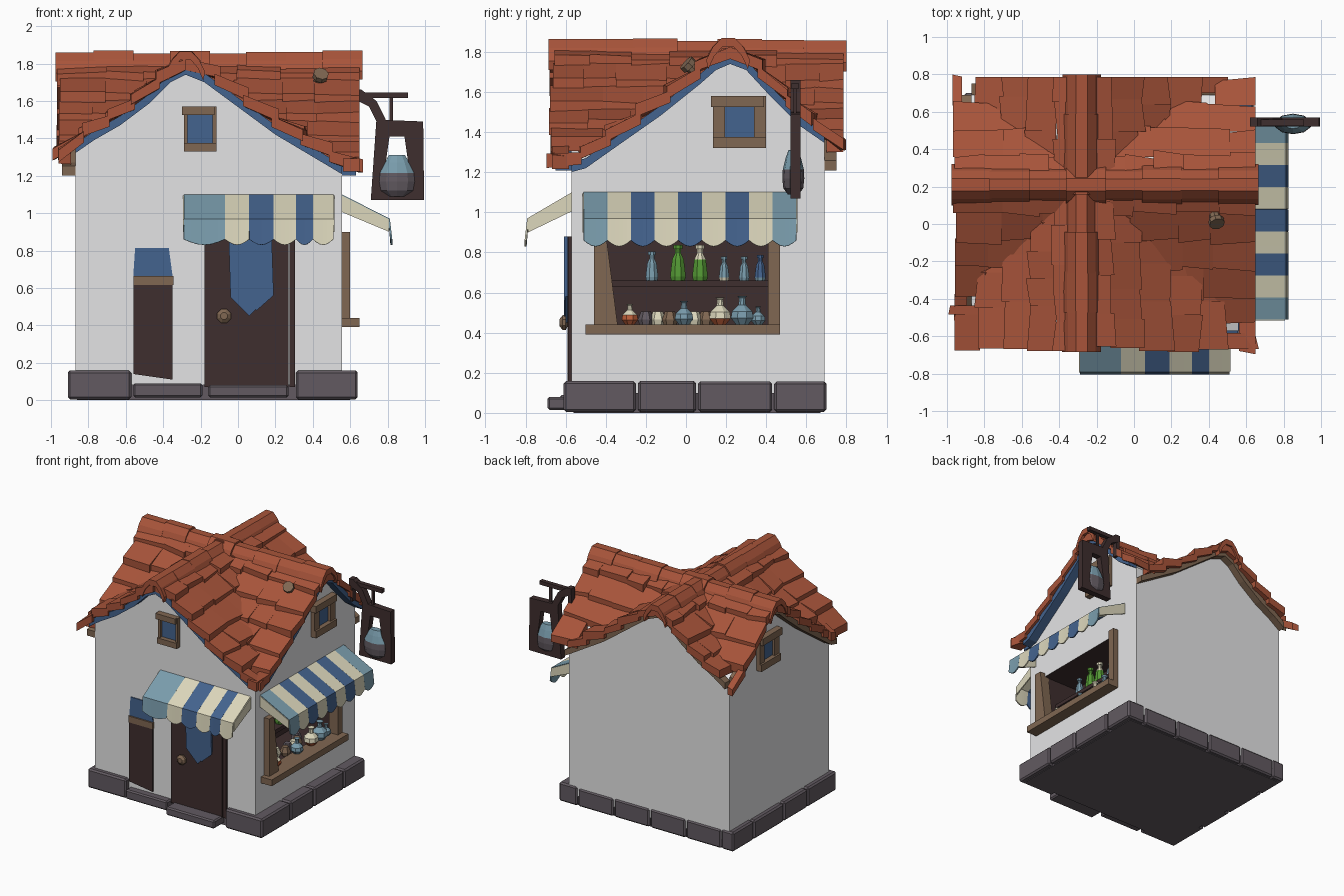
import bpy, bmesh, math, random

if "Cube" in bpy.data.objects:
    bpy.data.objects.remove(bpy.data.objects["Cube"])
random.seed(4)
U = random.uniform

def mat(name, r, g, b):
    m = bpy.data.materials.new(name)
    m.diffuse_color = [((c / 255 + .055) / 1.055) ** 2.4 for c in (r, g, b)] + [1]
    m.use_nodes = True
    m.node_tree.nodes["Principled BSDF"].inputs["Base Color"].default_value = m.diffuse_color
    return m

TILE, WALL = mat("terracotta", 168, 84, 58), mat("plaster white", 228, 228, 229)
CREAM, BLUE, TEAL = mat("cream", 220, 215, 188), mat("blue", 68, 99, 142), mat("pale teal", 122, 157, 173)
DARK, WOOD, STONE = mat("dark wood", 62, 46, 46), mat("light wood", 128, 103, 82), mat("purple grey stone", 98, 90, 97)
GREEN, ORANGE = mat("green", 84, 152, 52), mat("orange", 190, 95, 58)

def mk(name, verts, faces, mats, idx=None):
    me = bpy.data.meshes.new(name)
    me.from_pydata(verts, [], faces)
    for m in mats:
        me.materials.append(m)
    if idx:
        me.polygons.foreach_set("material_index", idx)
    bm = bmesh.new()
    bm.from_mesh(me)
    bmesh.ops.recalc_face_normals(bm, faces=bm.faces)
    bm.to_mesh(me)
    bm.free()
    o = bpy.data.objects.new(name, me)
    bpy.context.collection.objects.link(o)
    return o

def place(axis, u, w, z):
    """u runs along the wall, w is depth along the given axis."""
    return (u, w, z) if axis == "y" else (w, u, z)

def prism(name, axis, poly, a, b, m):
    n = len(poly)
    v = [place(axis, u, w, z) for w in (a, b) for u, z in poly]
    f = [list(range(n)), list(range(2 * n - 1, n - 1, -1))]
    f += [(i, (i + 1) % n, n + (i + 1) % n, n + i) for i in range(n)]
    return mk(name, v, f, [m])

def slab(name, axis, u0, u1, z0, z1, a, b, m, bevel=0):
    o = prism(name, axis, [(u0, z0), (u1, z0), (u1, z1), (u0, z1)], a, b, m)
    if bevel:
        md = o.modifiers.new("bevel", "BEVEL")
        md.width, md.segments = bevel, 1
    return o

def cut(o, c):
    md = o.modifiers.new("cut", "BOOLEAN")
    md.operation, md.solver, md.object = "DIFFERENCE", "EXACT", c
    bpy.context.view_layer.objects.active = o
    bpy.ops.object.modifier_apply(modifier="cut")
    bpy.data.objects.remove(c)

def lathe(name, loc, prof, mats, seg=8, sy=1, s=1):
    v, f, idx = [], [], []
    for r, z in prof:
        for k in range(seg):
            t = 2 * math.pi * (k + .5) / seg
            v.append((loc[0] + s * r * math.cos(t), loc[1] + s * r * math.sin(t) * sy, loc[2] + s * z))
    for i in range(len(prof) - 1):
        for k in range(seg):
            j = (k + 1) % seg
            f.append((i * seg + k, i * seg + j, (i + 1) * seg + j, (i + 1) * seg + k))
            idx.append(min(i, len(mats) - 1))
    n = len(prof) * seg
    f += [tuple(range(seg)), tuple(range(n - seg, n))]
    idx += [0, len(mats) - 1]
    return mk(name, v, f, mats, idx)

# Roof profiles: outer height across x (front gable) and across y (side gable)
F = [(-.97, 1.32), (-.9, 1.40), (-.77, 1.49), (-.63, 1.57), (-.47, 1.69), (-.36, 1.8), (-.28, 1.84), (-.18, 1.8),
     (.01, 1.66), (.2, 1.52), (.385, 1.41), (.57, 1.3), (.67, 1.26)]
G = [(-.69, 1.27), (-.5, 1.32), (-.33, 1.44), (-.13, 1.58), (.07, 1.74), (.15, 1.81), (.22, 1.84), (.3, 1.81),
     (.42, 1.68), (.57, 1.53), (.7, 1.44), (.79, 1.34)]

def h(P, s):
    s = min(max(s, P[0][0]), P[-1][0])
    for (a, x), (b, y) in zip(P, P[1:]):
        if s <= b:
            return x + (y - x) * (s - a) / (b - a)

# Walls: two crossing gabled blocks with the shop window recess cut out
def gable_block(name, axis, P, u0, u1, z0, a, b):
    top = [u1] + [s for s, _ in reversed(P) if u0 < s < u1] + [u0]
    return prism(name, axis, [(u0, z0), (u1, z0)] + [(s, h(P, s) - .09) for s in top], a, b, WALL)

X0, X1, Y0, Y1 = -.87, .555, -.57, .69
walls = gable_block("walls", "y", F, X0, X1, .08, Y0, Y1)
gable_block("side_gable_walls", "x", G, Y0, Y1, 1.1, X0, X1)
cut(walls, slab("window_cutter", "x", -.4, .42, .43, .87, .25, .7, DARK))
walls.data.materials.clear()
for m in (WALL, DARK):
    walls.data.materials.append(m)
for p in walls.data.polygons:
    c = p.center
    p.material_index = int(.2 < c.x < .55 and -.42 < c.y < .44 and .4 < c.z < .9)

# Roof tiles: overlapping rows down each slope, trimmed where the crossing roof hides them
def tiles(name, axis, P, peak, eave, Q, a, b):
    v, f = [], []
    n = round(abs(eave - peak) / .15)
    d = 1 if eave > peak else -1
    for i in range(n):
        s0 = peak + (eave - peak) * i / n
        s1 = peak + (eave - peak) * (i + 1) / n
        t = a + U(-.015, .015)
        while t < b - .001:
            end = t + U(.14, .27)
            if end > b - .09:
                end = b
            e = s1 + d * U(0, .03)
            h0, h1 = h(P, s0) - .015, h(P, s1) + U(.004, .025)
            lim = max(h0, h1) + .015 if i < n - 1 else h1 + .02
            w0, w1 = t, end
            while w0 < w1 and h(Q, w0) > lim:
                w0 += .01
            while w1 > w0 and h(Q, w1) > lim:
                w1 -= .01
            if w1 - w0 > .012:
                k, skew = len(v), U(-.012, .012)
                for th in (0, -.06):
                    for s, z in ((s0, h0), (e, h1)):
                        for w, g in ((w0, skew), (w1, -skew)):
                            j = s == e
                            v.append(place(axis, s + g * j, w, z + th + U(-.008, .008) * j))
                f += [[k + j for j in q] for q in ((0, 1, 3, 2), (4, 6, 7, 5), (0, 4, 5, 1),
                                                  (2, 3, 7, 6), (0, 2, 6, 4), (1, 5, 7, 3))]
            t = end
    mk(name, v, f, [TILE])

tiles("roof_tiles_left", "y", F, -.28, -.96, G, -.67, .785)
tiles("roof_tiles_right", "y", F, -.28, .64, G, -.67, .785)
tiles("roof_tiles_front", "x", G, .22, -.67, F, -.96, .65)
tiles("roof_tiles_back", "x", G, .22, .77, F, -.96, .65)

# Ridge caps: short arched segments
def ridge(name, axis, c, a, b, n):
    for i in range(n):
        w0, w1 = a + (b - a) * i / n, a + (b - a) * (i + 1) / n + .01
        z, r = 1.84 + U(-.012, .005), U(.095, .115)
        arch = [(-1, -.085), (-.7, -.02), (-.3, .025), (.3, .025), (.7, -.02), (1, -.085)]
        poly = [(c + r * u, z + q) for u, q in arch] + [(c + r * u * .9, z + q - .045) for u, q in reversed(arch)]
        prism(f"{name}_{i}", axis, poly, w0, w1, TILE)

ridge("front_ridge_cap", "y", -.28, -.685, .79, 7)
ridge("side_ridge_cap", "x", .21, -.975, .655, 8)

# Boards under the gable edges, ending at the wall corners
def verge(name, axis, P, u0, u1, a, b, m):
    s = [u0] + [s for s, _ in P if u0 < s < u1] + [u1]
    prism(name, axis, [(u, h(P, u) - .05) for u in s] + [(u, h(P, u) - .1) for u in reversed(s)], a, b, m)

verge("front_gable_board", "y", F, X0, X1, -.65, Y0, BLUE)
verge("back_gable_board", "y", F, X0, X1, Y1, .75, WOOD)
verge("right_gable_board", "x", G, Y0, Y1, X1, .63, BLUE)
verge("left_gable_board", "x", G, Y0, Y1, -.94, X0, WOOD)

# Roof pipe
pipe = lathe("roof_pipe", (0, 0, 0), [(.03, -.1), (.03, .04), (.042, .04), (.042, .07)], [WOOD])
pipe.location, pipe.rotation_euler = (.43, .05, 1.7), (.8, .3, 0)

# Foundation stones and steps
slab("foundation_core", "y", -.86, .6, 0, .1, -.56, .67, STONE)
for i, (a, b) in enumerate(((-.61, -.25), (-.24, .05), (.06, .43), (.44, .7))):
    slab(f"right_stone_{i}", "x", a, b, .005, .155 + U(-.008, .005), .31 if i == 0 else .48, .64, STONE, .012)
    slab(f"left_stone_{i}", "x", a, b, .005, .155 + U(-.008, .005), -.91, -.57 if i == 0 else -.8, STONE, .012)
for i in range(4):
    slab(f"back_stone_{i}", "y", -.8 + i * .32, -.49 + i * .32, .005, .15 + U(-.008, .005), .6, .7, STONE, .012)
slab("front_sill_stone", "y", -.56, -.19, .015, .09, -.63, -.5, STONE, .01)
slab("door_step", "y", -.16, .27, .015, .08, -.69, -.5, STONE, .01)

# Door with knob and hanging cloth, narrow side door with glass
slab("door", "y", -.18, .27, .07, .88, -.59, -.55, DARK)
slab("door_jamb", "y", .275, .305, .07, .88, -.585, -.55, DARK)
knob = lathe("door_knob", (0, 0, 0), [(.015, 0), (.02, .02), (.04, .03), (.04, .045), (.02, .06)], [WOOD])
knob.location, knob.rotation_euler = (-.075, -.57, .45), (math.pi / 2, 0, 0)
prism("door_cloth", "y", [(-.05, .88), (-.04, .55), (.06, .45), (.19, .58), (.18, .88)], -.6, -.592, BLUE)
prism("door_cloth_front", "y", [(.03, .88), (.03, .56), (.1, .48), (.19, .56), (.18, .88)], -.608, -.6, BLUE)
prism("side_door", "y", [(-.56, .14), (-.35, .11), (-.35, .62), (-.56, .62)], -.585, -.56, DARK)
slab("side_door_rail", "y", -.56, -.345, .615, .665, -.59, -.56, WOOD)
prism("side_door_glass", "y", [(-.56, .665), (-.35, .665), (-.37, .815), (-.55, .815)], -.578, -.56, BLUE)

# Gable windows
def window(name, axis, w, d, u0, u1, z0, z1, side, rail):
    slab(name + "_glass", axis, u0 + side, u1 - side, z0 + rail, z1 - rail, w - d * .01, w + d * .008, BLUE)
    for n, a, b in (("a", u0, u0 + side), ("b", u1 - side, u1)):
        slab(f"{name}_post_{n}", axis, a, b, z0, z1, w - d * .01, w + d * .03, WOOD)
    slab(name + "_sill", axis, u0, u1, z0, z0 + rail, w - d * .01, w + d * .045, WOOD)
    slab(name + "_lintel", axis, u0 - .01, u1 - .01, z1 - rail, z1, w - d * .01, w + d * .05, WOOD)

window("front_gable_window", "y", Y0, -1, -.29, -.115, 1.33, 1.57, .02, .045)
window("right_gable_window", "x", X1, 1, .135, .4, 1.32, 1.58, .06, .055)
window("left_gable_window", "x", X0, -1, .1, .35, 1.32, 1.58, .06, .055)

# Shop window frame and shelf
prism("shop_post_front", "x", [(-.46, .43), (-.34, .43), (-.4, .9), (-.46, .9)], .52, .6, WOOD)
slab("shop_post_back", "x", .41, .47, .43, .9, .52, .6, WOOD)
slab("shop_sill", "x", -.5, .47, .39, .44, .5, .65, WOOD)
slab("shop_shelf", "x", -.4, .42, .63, .66, .25, .45, DARK)

# Potions on the shelf and the sill
TALL = [(.035, 0), (.04, .02), (.03, .1), (.015, .13), (.015, .15), (.024, .15), (.024, .17)]
ROUND = [(.03, 0), (.055, .03), (.05, .06), (.018, .09), (.015, .12), (.025, .13)]
for i, (y, prof, s, m) in enumerate(((-.17, TALL, .85, [TEAL]), (-.04, TALL, 1.05, [GREEN]),
                                     (.07, TALL, 1.05, [GREEN, GREEN, CREAM]), (.19, TALL, .7, [CREAM, TEAL]),
                                     (.29, TALL, .7, [TEAL]), (.37, TALL, .75, [TEAL, BLUE]))):
    lathe(f"shelf_potion_{i}", (.4, y, .66), prof, m, s=s)
for i, (y, prof, s, m) in enumerate(((-.28, ROUND, .8, [ORANGE, ORANGE, CREAM]), (-.01, ROUND, .9, [TEAL]),
                                     (.17, ROUND, 1.05, [ORANGE, CREAM]), (.28, ROUND, 1.1, [TEAL]), (.36, ROUND, .7, [TEAL]))):
    lathe(f"sill_potion_{i}", (.53, y, .44), prof, m, s=s)
for i in range(7):
    lathe(f"sill_jar_{i}", (.44 + U(-.04, .04), -.2 + i * .06, .435), [(.03, 0), (.04, .03), (.025, .07)],
          [(STONE, CREAM, WOOD)[i % 3]], seg=6)

# Striped awnings with scalloped valance and side flaps
def awning(name, axis, edges, mats, w0, w1, sgn):
    pal, v, f, idx = [CREAM, BLUE, TEAL], [], [], []
    for a, b, m in zip(edges, edges[1:], mats):
        k = len(v)
        for i in range(7):
            u, drop = a + (b - a) * i / 6, .03 * math.sin(math.pi * i / 6)
            for w, z in ((w0, 1.1), (w1 - .012, .967), (w1, .86 - drop)):
                v.append(place(axis, u, sgn * w, z))
        for i in range(6):
            for j in (0, 1):
                f.append((k + 3 * i + j, k + 3 * i + 3 + j, k + 3 * i + 4 + j, k + 3 * i + 1 + j))
                idx.append(pal.index(m))
    for u in (edges[0], edges[-1]):
        k = len(v)
        v += [place(axis, u, sgn * w, z) for w, z in ((w0, 1.1), (w0, 1.01), (w1 - .012, .9), (w1 - .012, .967))]
        f.append((k, k + 1, k + 2, k + 3))
        idx.append(0)
    o = mk(name, v, f, pal, idx)
    md = o.modifiers.new("thick", "SOLIDIFY")
    md.thickness, md.offset = .01, 0

awning("front_awning", "y", [-.29, -.07, .06, .19, .31, .4, .51], [TEAL, CREAM, BLUE, CREAM, BLUE, CREAM], .56, .8, -1)
awning("right_awning", "x", [-.51 + 1.06 * i / 9 for i in range(10)],
       [TEAL, CREAM, BLUE, CREAM, BLUE, CREAM, BLUE, CREAM, TEAL], .545, .82, 1)

# Hanging sign with a flask
sign = prism("sign_board", "y", [(.71, 1.07), (.995, 1.07), (.99, 1.49), (.74, 1.5)], .52, .57, DARK)
cut(sign, prism("sign_cutter", "y", [(.78, 1.2), (.92, 1.2), (.89, 1.41), (.81, 1.41)], .4, .7, DARK))
lathe("sign_flask", (.85, .535, 1.09), [(.05, 0), (.09, .03), (.1, .08), (.095, .125), (.07, .18), (.045, .22)],
      [STONE, STONE, STONE, TEAL], seg=10, sy=.55)
slab("sign_bar", "y", .64, .91, 1.615, 1.645, .525, .56, DARK)
slab("sign_hook", "y", .81, .83, 1.49, 1.62, .535, .55, DARK)
prism("sign_bracket", "y", [(.62, 1.66), (.66, 1.66), (.74, 1.6), (.79, 1.5), (.75, 1.47), (.7, 1.57), (.62, 1.61)],
      .52, .57, DARK)
slab("sign_bracket_foot", "y", .62, .65, 1.48, 1.65, .525, .565, DARK)
